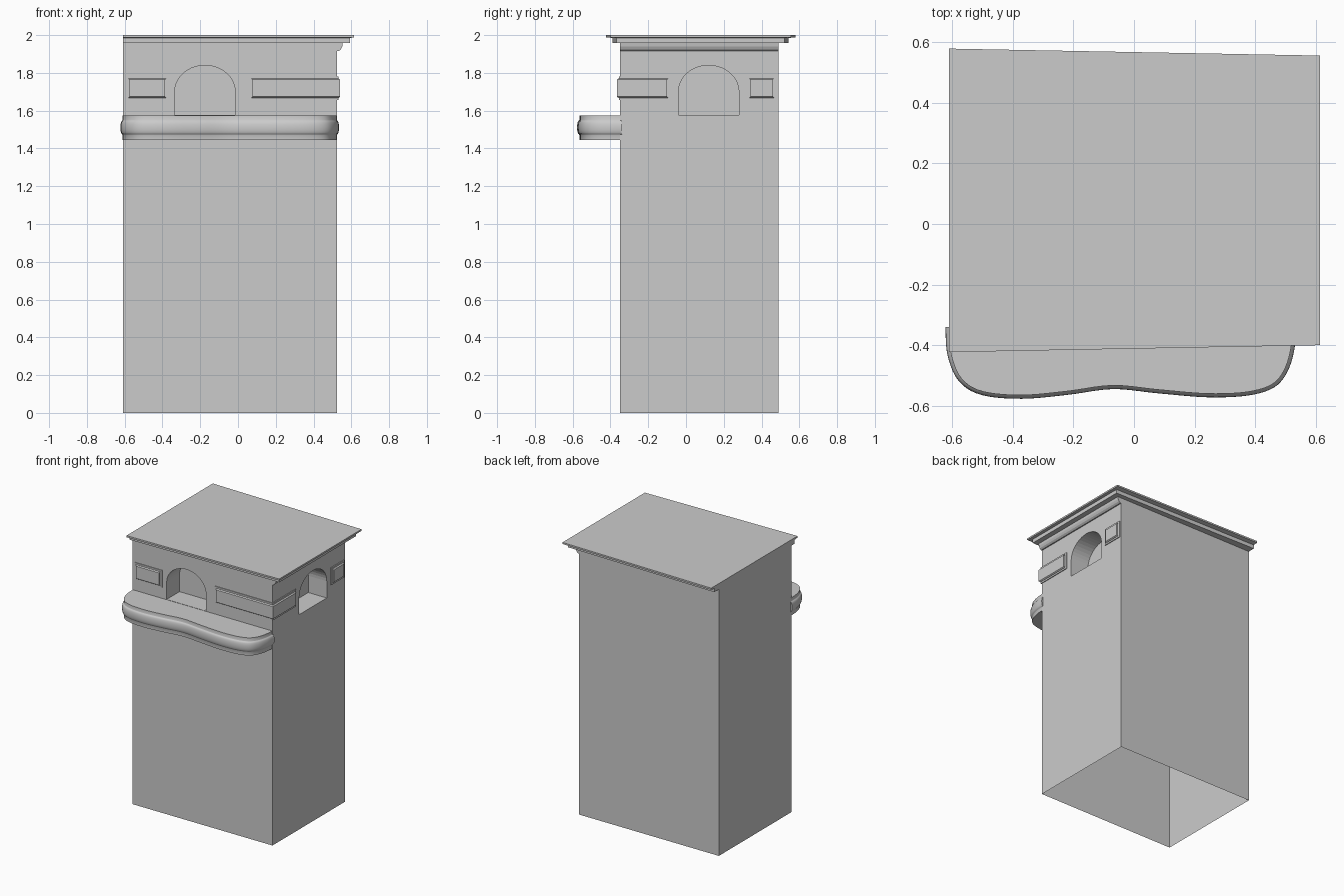
import bpy, bmesh, math
from mathutils import Vector

if "Cube" in bpy.data.objects:
    bpy.data.objects.remove(bpy.data.objects["Cube"])

X0, X1, Y0, Y1 = -0.61, 0.525, -0.35, 0.49


def make(name, verts, faces):
    me = bpy.data.meshes.new(name)
    bm = bmesh.new()
    vs = [bm.verts.new(v) for v in verts]
    for f in faces:
        bm.faces.new([vs[i] for i in f])
    bmesh.ops.recalc_face_normals(bm, faces=bm.faces)
    bm.to_mesh(me)
    bm.free()
    ob = bpy.data.objects.new(name, me)
    bpy.context.collection.objects.link(ob)
    return ob


def loft(name, rings):
    """Closed rings of equal length, capped at both ends."""
    n = len(rings[0])
    verts = [p for r in rings for p in r]
    faces = [[k * n + i, k * n + (i + 1) % n, (k + 1) * n + (i + 1) % n, (k + 1) * n + i]
             for k in range(len(rings) - 1) for i in range(n)]
    faces += [list(range(n))[::-1], [(len(rings) - 1) * n + i for i in range(n)]]
    return make(name, verts, faces)


def prism(name, outline, z0, z1):
    return loft(name, [[(x, y, z) for x, y in outline] for z in (z0, z1)])


def rect(a, b, c, d):
    return [(a, c), (b, c), (b, d), (a, d)]


# Tower body with two arched niches
body = prism("tower_body", rect(X0, X1, Y0, Y1), 0, 1.97)


def arch(c):
    pts = [(c - 0.16, 1.577), (c + 0.16, 1.577)]
    return pts + [(c + 0.16 * math.cos(t), 1.70 + 0.14 * math.sin(t))
                  for t in [math.pi * i / 20 for i in range(21)]]


cutters = [
    loft("front_niche_cutter", [[(u, y, z) for u, z in arch(-0.175)] for y in (Y0 - 0.1, Y0 + 0.15)]),
    loft("side_niche_cutter", [[(x, u, z) for u, z in arch(0.12)] for x in (X1 - 0.15, X1 + 0.1)]),
]
for c in cutters:
    m = body.modifiers.new("niche", 'BOOLEAN')
    m.operation = 'DIFFERENCE'
    m.solver = 'EXACT'
    m.object = c
dg = bpy.context.evaluated_depsgraph_get()
cut = bpy.data.meshes.new_from_object(body.evaluated_get(dg))
body.modifiers.clear()
body.data = cut
for c in cutters:
    bpy.data.objects.remove(c)

# Open the shell at bottom, and at the top under the roof
bm = bmesh.new()
bm.from_mesh(cut)
ends = [f for f in bm.faces if all(v.co.z < 0.001 for v in f.verts) or all(v.co.z > 1.969 for v in f.verts)]
bmesh.ops.delete(bm, geom=ends, context='FACES')
bm.to_mesh(cut)
bm.free()

# Stepped roof slab, flush on the left
low = [(X0, -0.388), (0.593, -0.367), (0.593, 0.522), (X0, 0.543)]
top = [(X0, -0.423), (0.614, -0.400), (0.614, 0.556), (X0, 0.579)]
loft("roof_cornice", [[(x, y, z) for x, y in o]
                      for o, z in ((low, 1.957), (low, 1.985), (top, 1.988), (top, 2.0))])

# Coved moulding under the roof on the right side
cove = [(0.52, 1.915), (0.533, 1.915), (0.545, 1.925), (0.552, 1.94), (0.555, 1.96), (0.52, 1.96)]
loft("side_cove", [[(x, y, z) for x, z in cove] for y in (Y0, Y1)])

# Wavy balcony with a rounded band
path = [(-0.611, -0.34), (-0.604, -0.43), (-0.57, -0.51), (-0.50, -0.553), (-0.37, -0.565),
        (-0.22, -0.552), (-0.07, -0.533), (0.08, -0.547), (0.24, -0.56), (0.37, -0.555),
        (0.455, -0.53), (0.497, -0.48), (0.518, -0.41), (0.523, -0.34)]
P = [Vector(p) for p in path]
P = [2 * P[0] - P[1]] + P + [2 * P[-1] - P[-2]]
curve = []
for i in range(1, len(P) - 2):
    a, b, c, d = P[i - 1:i + 3]
    for k in range(5):
        t = k / 5
        curve.append(0.5 * (2 * b + (c - a) * t + (2 * a - 5 * b + 4 * c - d) * t * t
                            + (3 * b - a - 3 * c + d) * t ** 3))
curve.append(P[-2])


def offset(o):
    out = []
    for i, p in enumerate(curve):
        t = (curve[min(i + 1, len(curve) - 1)] - curve[max(i - 1, 0)]).normalized()
        out.append(p + Vector((t.y, -t.x)) * o)
    return out


section = [(0, 1.445), (0, 1.472)]
section += [(0.001 + 0.011 * math.sin(math.pi * i / 8), 1.511 - 0.037 * math.cos(math.pi * i / 8))
            for i in range(9)]
section += [(0, 1.55), (0, 1.575)]
balcony = loft("balcony", [[(p.x, p.y, z) for p in offset(o)] for o, z in section])
bpy.context.view_layer.objects.active = balcony
balcony.select_set(True)
bpy.ops.object.shade_smooth_by_angle(angle=math.radians(35))


# Raised wall panels: a thin frame plate and a bevelled field
def panel(name, outline_fn):
    prism(name + "_frame", outline_fn(0.006, 0.012), 1.656, 1.782)
    loft(name + "_field", [[(x, y, z) for x, y in outline_fn(p, g)] for p, g, z in
                           ((0.008, 0, 1.668), (0.016, -0.006, 1.674),
                            (0.016, -0.006, 1.764), (0.008, 0, 1.770))])


panel("front_left_panel", lambda p, g: rect(-0.58 - g, -0.38 + g, Y0 - p, Y0 + 0.01))
panel("side_rear_panel", lambda p, g: rect(X1 - 0.01, X1 + p, 0.335 - g, 0.465 + g))
panel("corner_panel", lambda p, g: [
    (0.07 - g, Y0 - p), (X1 + p, Y0 - p), (X1 + p, -0.095 + g),
    (X1 - 0.01, -0.095 + g), (X1 - 0.01, Y0 + 0.01), (0.07 - g, Y0 + 0.01)])
